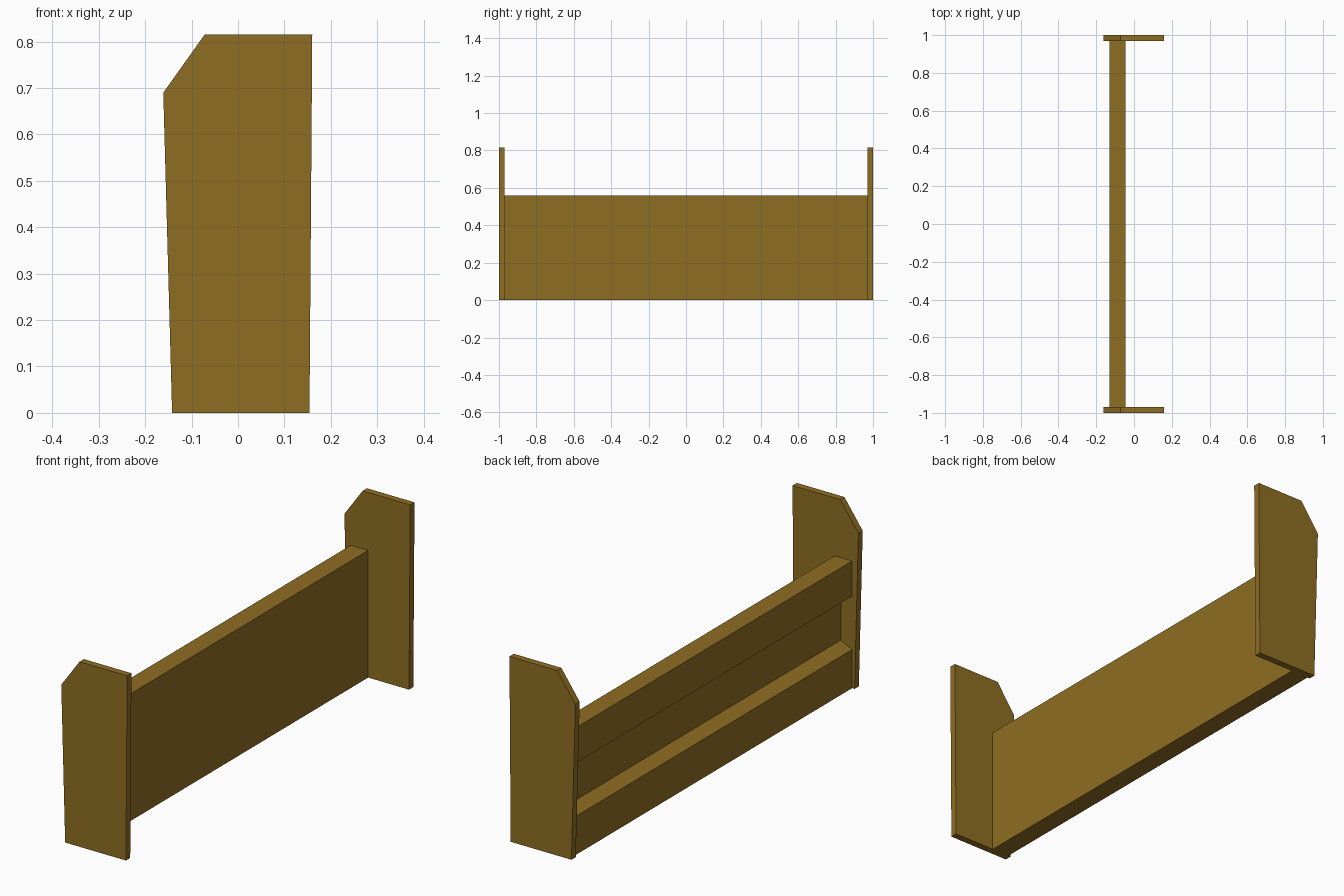
import bpy

if "Cube" in bpy.data.objects:
    bpy.data.objects.remove(bpy.data.objects["Cube"])

wood = bpy.data.materials.new("brown_wood")
wood.diffuse_color = (0.275, 0.155, 0.016, 1.0)
wood.use_nodes = True
wood.node_tree.nodes["Principled BSDF"].inputs["Base Color"].default_value = wood.diffuse_color


def extrude_profile(name, profile, y0, y1):
    """Solid from an (x, z) profile, counter-clockwise seen from the front."""
    n = len(profile)
    verts = [(x, y, z) for y in (y0, y1) for x, z in profile]
    faces = [tuple(range(n)), tuple(reversed(range(n, 2 * n)))]
    faces += [(i, i + n, (i + 1) % n + n, (i + 1) % n) for i in range(n)]
    mesh = bpy.data.meshes.new(name)
    mesh.from_pydata(verts, [], faces)
    mesh.materials.append(wood)
    obj = bpy.data.objects.new(name, mesh)
    bpy.context.collection.objects.link(obj)
    return obj


# End boards: tapered, with one clipped top corner
end_profile = [(-0.142, 0), (0.154, 0), (0.16, 0.815), (-0.072, 0.815), (-0.161, 0.69)]
extrude_profile("front_end_board", end_profile, -1.0, -0.97)
extrude_profile("back_end_board", end_profile, 0.97, 1.0)

# Long panel: flat on one side, with a recess between two rails on the other
panel_profile = [(-0.13, 0), (-0.045, 0), (-0.045, 0.56), (-0.13, 0.56),
                 (-0.13, 0.405), (-0.075, 0.378), (-0.075, 0.197), (-0.13, 0.17)]
extrude_profile("long_panel", panel_profile, -0.97, 0.97)
